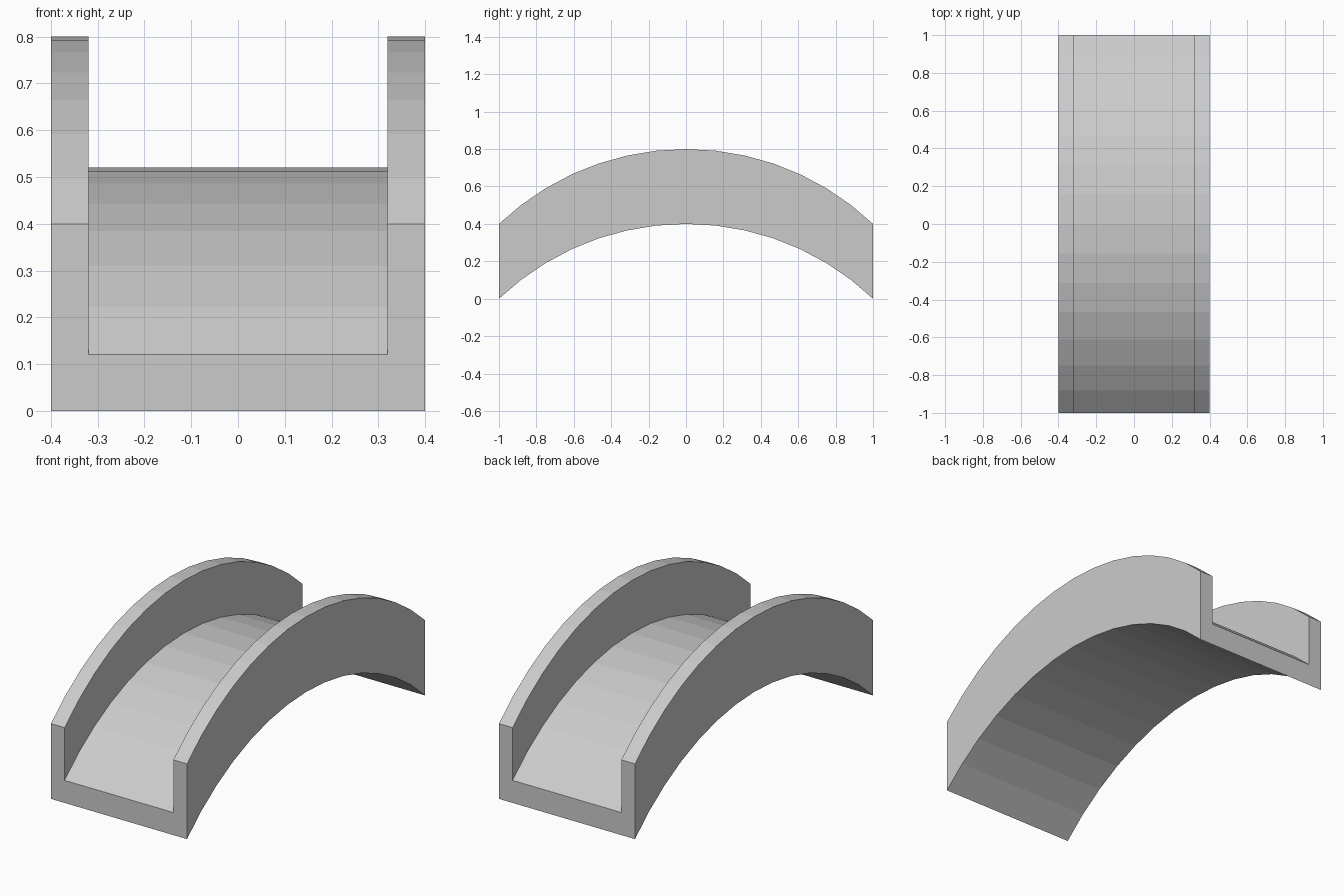
import bpy
import bmesh
from math import asin, cos, sin

if "Cube" in bpy.data.objects:
    bpy.data.objects.remove(bpy.data.objects["Cube"])

SEGMENTS = 14
RISE = 0.4
RADIUS = (1 + RISE ** 2) / (2 * RISE)
HALF_ANGLE = asin(1 / RADIUS)

# U-shaped channel section (x, height above the arch underside)
W, INNER, FLOOR, WALL = 0.4, 0.32, 0.12, 0.4
section = [(-W, 0), (W, 0), (W, WALL), (INNER, WALL),
           (INNER, FLOOR), (-INNER, FLOOR), (-INNER, WALL), (-W, WALL)]

bm = bmesh.new()

# Section repeated along the circular arc, always kept upright
rings = []
for i in range(SEGMENTS + 1):
    a = HALF_ANGLE * (2 * i / SEGMENTS - 1)
    y = RADIUS * sin(a)
    z = RISE - RADIUS * (1 - cos(a))
    rings.append([bm.verts.new((x, y, z + h)) for x, h in section])

# Walls between neighbouring sections
n = len(section)
for r, s in zip(rings, rings[1:]):
    for j in range(n):
        k = (j + 1) % n
        bm.faces.new((r[j], r[k], s[k], s[j]))

# End caps: floor slab and two parapets
for ring in (rings[0], rings[-1]):
    bm.faces.new(ring)

bmesh.ops.recalc_face_normals(bm, faces=bm.faces)
mesh = bpy.data.meshes.new("arched_bridge")
bm.to_mesh(mesh)
bm.free()
bridge = bpy.data.objects.new("arched_bridge", mesh)
bpy.context.collection.objects.link(bridge)
